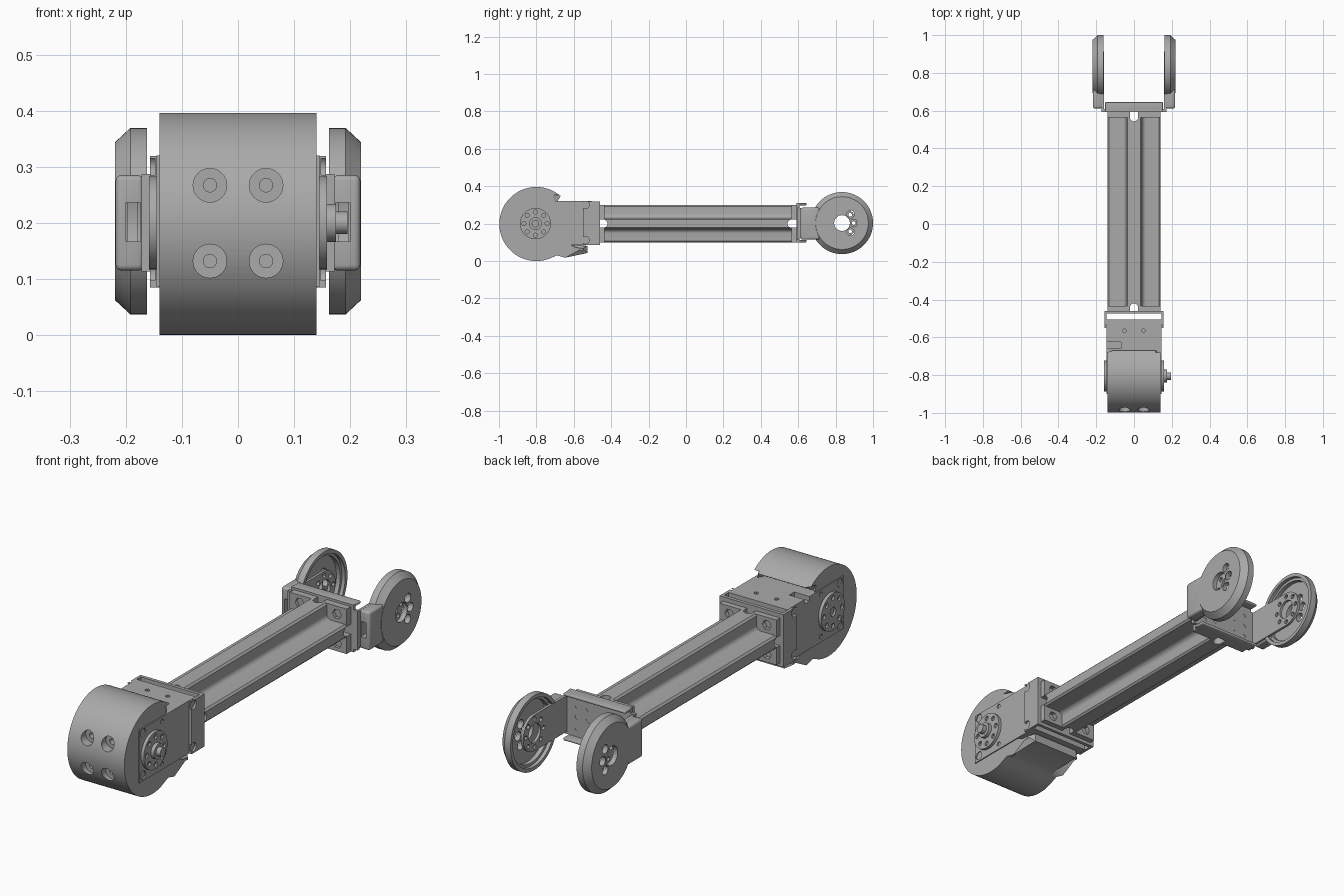
import bpy, bmesh
from math import sin, cos, pi, radians
from mathutils import Vector

if "Cube" in bpy.data.objects:
    bpy.data.objects.remove(bpy.data.objects["Cube"])

grey = bpy.data.materials.new("light_grey")
grey.use_nodes = True
COLOUR = (0.4, 0.4, 0.4, 1)
grey.diffuse_color = COLOUR
grey.node_tree.nodes["Principled BSDF"].inputs["Base Color"].default_value = COLOUR
parts = []


def finish(name, bm):
    bmesh.ops.recalc_face_normals(bm, faces=bm.faces)
    mesh = bpy.data.meshes.new(name)
    bm.to_mesh(mesh)
    bm.free()
    mesh.materials.append(grey)
    obj = bpy.data.objects.new(name, mesh)
    bpy.context.collection.objects.link(obj)
    parts.append(obj)
    return obj


def prism(name, pts, axis, a, b, chamfer=0):
    """Extrude a 2D outline along an axis; optionally chamfer both rims."""
    def place(p, t):
        return {"X": (t, *p), "Y": (p[0], t, p[1]), "Z": (*p, t)}[axis]
    bm = bmesh.new()
    low = [bm.verts.new(place(p, a)) for p in pts]
    high = [bm.verts.new(place(p, b)) for p in pts]
    caps = [bm.faces.new(low), bm.faces.new(high)]
    n = len(pts)
    for i in range(n):
        j = (i + 1) % n
        bm.faces.new((low[i], low[j], high[j], high[i]))
    if chamfer:
        edges = {e for f in caps for e in f.edges}
        bmesh.ops.bevel(bm, geom=list(edges), offset=chamfer, segments=1, affect="EDGES")
    return finish(name, bm)


def arc(cx, cy, r, start, end, n=24):
    angles = [radians(start + (end - start) * i / n) for i in range(n + 1)]
    return [(cx + r * cos(t), cy + r * sin(t)) for t in angles]


def disc(name, axis, c, r, a, b, n=32):
    return prism(name, arc(*c, r, 0, 360, n)[:-1], axis, a, b)


def box(name, lo, hi, bevel=0):
    bm = bmesh.new()
    bmesh.ops.create_cube(bm, size=1)
    for v in bm.verts:
        v.co = Vector((lo[i] + (hi[i] - lo[i]) * (v.co[i] + 0.5) for i in range(3)))
    if bevel:
        bmesh.ops.bevel(bm, geom=bm.edges[:], offset=bevel, segments=3, profile=0.5, affect="EDGES")
    return finish(name, bm)


def lathe(name, profile, cy, cz, n=64):
    """Revolve (x, radius) points around an axis parallel to x."""
    bm = bmesh.new()
    rings = []
    for x, r in profile:
        rings.append([bm.verts.new((x, cy + r * cos(2 * pi * i / n), cz + r * sin(2 * pi * i / n)))
                      for i in range(n)])
    for p, q in zip(rings, rings[1:]):
        for i in range(n):
            j = (i + 1) % n
            bm.faces.new((p[i], p[j], q[j], q[i]))
    bm.faces.new(rings[0])
    bm.faces.new(rings[-1])
    return finish(name, bm)


def combine(obj, *others, op="DIFFERENCE"):
    """Apply booleans to obj and discard the other solids."""
    for o in others:
        m = obj.modifiers.new("boolean", "BOOLEAN")
        m.operation, m.solver, m.object = op, "EXACT", o
    graph = bpy.context.evaluated_depsgraph_get()
    mesh = bpy.data.meshes.new_from_object(obj.evaluated_get(graph))
    obj.modifiers.clear()
    obj.data = mesh
    for o in others:
        parts.remove(o)
        bpy.data.objects.remove(o)


def ring(c, r, n=8):
    return [(c[0] + r * cos(2 * pi * i / n), c[1] + r * sin(2 * pi * i / n)) for i in range(n)]


MID = 0.2
AXLE = (-0.805, MID)

# Rounded motor cover with a flat tail underneath
outline = arc(-0.8, 0.198, 0.198, 49, 290, 72) + [
    (-0.69, 0.03), (-0.65, 0.043), (-0.527, 0.043), (-0.527, 0.08), (-0.7, 0.09), (-0.725, 0.315)]
cover = prism("motor_cover", outline, "X", -0.14, 0.14, 0.025)
cutters = []
for x in (-0.05, 0.05):
    for z in (0.132, 0.267):
        cutters.append(disc("cutter", "Y", (x, z), 0.03, -1.1, -0.955))
        cutters.append(disc("cutter", "Y", (x, z), 0.012, -1.1, -0.93, 16))
combine(cover, *cutters)

# Motor body with small screw holes
motor = box("motor_body", (-0.145, -0.9, 0.086), (0.145, -0.505, 0.32))
cutters = [disc("cutter", "Z", (x, -0.565), 0.01, 0.3, 0.4, 12) for x in (-0.05, 0.05)]
cutters.append(box("cutter", (-0.2, -0.66, 0.3), (-0.07, -0.625, 0.4)))
for s in (-1, 1):
    for z in (0.112, 0.3):
        cutters.append(disc("cutter", "X", (-0.873, z), 0.019, s * 0.135, s * 0.2, 16))
        cutters.append(disc("cutter", "X", (-0.74, z), 0.01, s * 0.135, s * 0.2, 12))
combine(motor, *cutters)

# Drive discs on both sides of the motor
for s, side in ((1, "left"), (-1, "right")):
    horn = disc(side + "_drive_disc", "X", AXLE, 0.083, s * 0.14, s * 0.159, 48)
    holes = [disc("cutter", "X", c, 0.011, s * 0.15, s * 0.2, 12) for c in ring(AXLE, 0.062)]
    if s < 0:
        holes.append(disc("cutter", "X", AXLE, 0.02, s * 0.15, s * 0.2, 16))
    combine(horn, *holes)
disc("drive_hub", "X", AXLE, 0.034, 0.155, 0.175)
disc("drive_shaft", "X", AXLE, 0.02, 0.17, 0.195)

# Sheet bracket joining motor and beam
plate = box("motor_bracket_plate", (-0.157, -0.475, 0.085), (0.157, -0.46, 0.319))
for s, side in ((1, "left"), (-1, "right")):
    xs = sorted((s * 0.145, s * 0.157))
    tab = box(side + "_motor_bracket_tab", (xs[0], -0.55, 0.085), (xs[1], -0.46, 0.319))
    combine(tab, *[disc("cutter", "X", (-0.537, z), 0.02, s * 0.148, s * 0.2, 16) for z in (0.112, 0.3)])

# Cross-section beam with filleted ribs and end flanges
quarter = [(0.034, 0.1), (0.042, 0.092)] + arc(0.064, 0.052, 0.022, 180, 270, 6) + [(0.132, 0.03), (0.14, 0.022)]
section = []
for sx, sz in ((1, 1), (1, -1), (-1, -1), (-1, 1)):
    pts = quarter if sx * sz > 0 else quarter[::-1]
    section += [(sx * x, MID + sz * z) for x, z in pts]
beam = prism("beam", section, "Y", -0.46, 0.592)
flanges = [box("flange", (-0.14, a, 0.1), (0.14, b, 0.3)) for a, b in ((-0.461, -0.435), (0.563, 0.593))]
combine(beam, *flanges, op="UNION")
cutters = []
for y, s in ((-0.442, -1), (0.565, 1)):
    end = y + s * 0.06
    cap = [(0.022 * sin(t * pi / 10), y - s * 0.022 * cos(t * pi / 10)) for t in range(-5, 6)]
    slot = cap + [(0.022, end), (-0.022, end)]
    cutters.append(prism("cutter", slot, "Z", 0, 0.4))
    cutters.append(prism("cutter", [(v, MID + u) for u, v in slot], "X", -0.3, 0.3))
    for x in (-0.092, 0.092):
        for z in (0.135, 0.265):
            lo, hi = sorted((y - s * 0.04, y + s * 0.012))
            cutters.append(disc("cutter", "Y", (x, z), 0.022, lo, hi, 6))
combine(beam, *cutters)

# Fork base: plate with folded lips and a hole pattern
base = box("fork_base", (-0.172, 0.593, 0.113), (0.172, 0.608, 0.287))
combine(base, *[disc("cutter", "Y", (x, z), 0.01, 0.5, 0.7, 12)
                for x in (-0.11, -0.055, 0.055, 0.11) for z in (0.15, 0.2, 0.25)])
box("fork_base_web", (-0.153, 0.592, 0.1), (0.153, 0.607, 0.31))
for z, side in ((0.298, "upper"), (0.1, "lower")):
    box(side + "_fork_lip", (-0.153, 0.592, z), (0.153, 0.645, z + 0.012), 0.004)

# Fork arms and their hollow round covers
PIVOT = (0.834, 0.203)
for s, side in ((1, "left"), (-1, "right")):
    outline = arc(*PIVOT, 0.08, -90, 90) + [(0.594, 0.283), (0.594, 0.123)]
    arm = prism(side + "_fork_arm", outline, "X", s * 0.16, s * 0.172)
    holes = [disc("cutter", "X", c, 0.01, s * 0.1, s * 0.3, 12) for c in ring(PIVOT, 0.062)]
    combine(arm, disc("cutter", "X", PIVOT, 0.042, s * 0.1, s * 0.3), *holes)

    shape = [(0.219, 0.02), (0.219, 0.141), (0.192, 0.166), (0.162, 0.166),
             (0.162, 0.15), (0.178, 0.15), (0.178, 0.138), (0.197, 0.138), (0.197, 0.02)]
    cup = lathe(side + "_fork_cover", [(s * x, r) for x, r in shape], *PIVOT)
    lo, hi = sorted((s * 0.168, s * 0.218))
    neck = box("neck", (lo, 0.612, 0.115), (hi, 0.715, 0.285), 0.01)
    combine(cup, neck, op="UNION")
    lo, hi = sorted((s * 0.174, s * 0.2))
    window = box("cutter", (lo, 0.55, 0.167), (hi, 0.76, 0.236))
    small = [(PIVOT[0] + dy, PIVOT[1] + dz) for dy, dz in ((0.046, 0.047), (0.064, 0), (0.046, -0.047))]
    cutters = [disc("cutter", "X", c, 0.02, s * 0.19, s * 0.3, 20) for c in small]
    combine(cup, window, disc("cutter", "X", PIVOT, 0.042, s * 0.1, s * 0.3), *cutters)

# Smooth curved faces, keep edges crisp
bpy.ops.object.select_all(action="DESELECT")
for o in parts:
    o.select_set(True)
bpy.context.view_layer.objects.active = parts[0]
bpy.ops.object.shade_smooth_by_angle(angle=radians(30))
